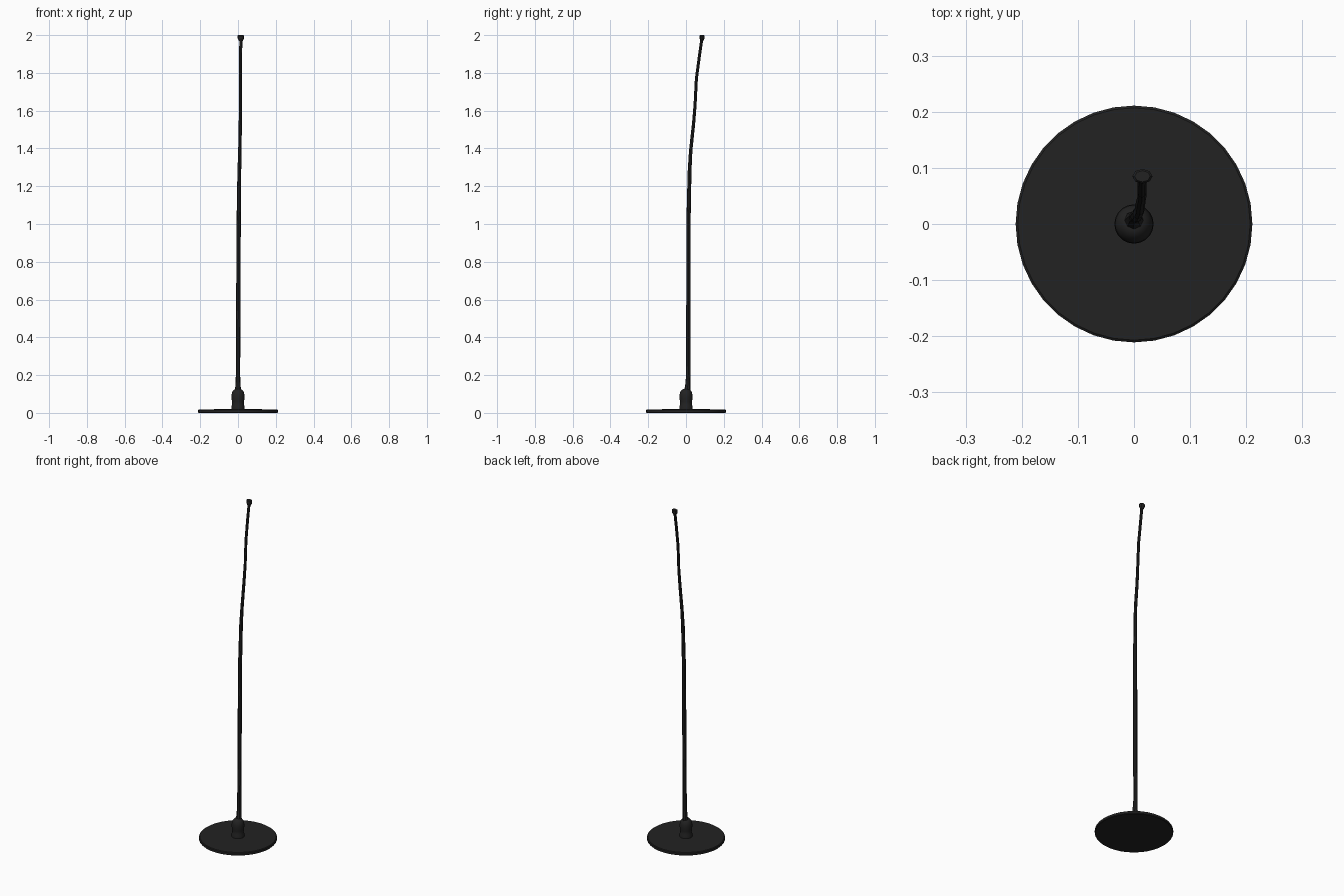
import bpy, bmesh, math

if "Cube" in bpy.data.objects:
    bpy.data.objects.remove(bpy.data.objects["Cube"])

black = bpy.data.materials.new("matte_black")
black.diffuse_color = (0.016, 0.016, 0.016, 1)
black.use_nodes = True
black.node_tree.nodes["Principled BSDF"].inputs["Base Color"].default_value = black.diffuse_color


def loft(name, rings, sides, turn=0.0, smooth=True):
    """Skin horizontal rings given as (x, y, z, radius_x, radius_y), with capped ends."""
    bm = bmesh.new()
    loops = []
    for x, y, z, rx, ry in rings:
        loops.append([bm.verts.new((x + rx * math.cos(turn + math.tau * i / sides),
                                    y + ry * math.sin(turn + math.tau * i / sides), z))
                      for i in range(sides)])
    for a, b in zip(loops, loops[1:]):
        for i in range(sides):
            j = (i + 1) % sides
            bm.faces.new((a[i], a[j], b[j], b[i]))
    bm.faces.new(loops[0][::-1])
    bm.faces.new(loops[-1])
    mesh = bpy.data.meshes.new(name)
    bm.to_mesh(mesh)
    bm.free()
    mesh.materials.append(black)
    ob = bpy.data.objects.new(name, mesh)
    bpy.context.collection.objects.link(ob)
    if smooth:
        bpy.context.view_layer.objects.active = ob
        ob.select_set(True)
        bpy.ops.object.shade_smooth_by_angle(angle=math.radians(35))
        ob.select_set(False)
    return ob


def turned(name, profile, sides):
    """Round part on the z axis from (radius, z) points."""
    return loft(name, [(0, 0, z, r, r) for r, z in profile], sides)


# Round floor plate
turned("base_plate", [(0.208, 0.004 - 0.004), (0.211, 0.003), (0.211, 0.015), (0.207, 0.018),
                      (0.08, 0.020)], 36)

# Socket with rounded shoulder
turned("socket", [(0.035, 0.015), (0.035, 0.035), (0.031, 0.045), (0.032, 0.06), (0.034, 0.075),
                  (0.034, 0.095), (0.030, 0.112), (0.021, 0.123), (0.012, 0.127)], 20)

# Slightly crooked tapering stem: x, y, z, radius
stem = [(0.0, 0.005, 0.11, 0.019), (0.0, 0.009, 0.14, 0.014), (0.0, 0.012, 0.20, 0.0115),
        (0.002, 0.013, 0.65, 0.0115), (0.004, 0.014, 1.05, 0.011), (0.007, 0.019, 1.28, 0.010),
        (0.010, 0.025, 1.39, 0.009), (0.012, 0.040, 1.53, 0.0085), (0.014, 0.048, 1.63, 0.008),
        (0.014, 0.055, 1.77, 0.008), (0.014, 0.071, 1.89, 0.008), (0.015, 0.083, 1.975, 0.008)]
loft("stem", [(x, y, z, r, r) for x, y, z, r in stem], 8)

# Small diamond-shaped tip
loft("tip", [(0.015, 0.083, 1.968, 0.009, 0.008), (0.015, 0.085, 1.982, 0.017, 0.013),
             (0.015, 0.085, 1.996, 0.018, 0.013), (0.015, 0.085, 2.0, 0.014, 0.010)],
     8, smooth=False)
